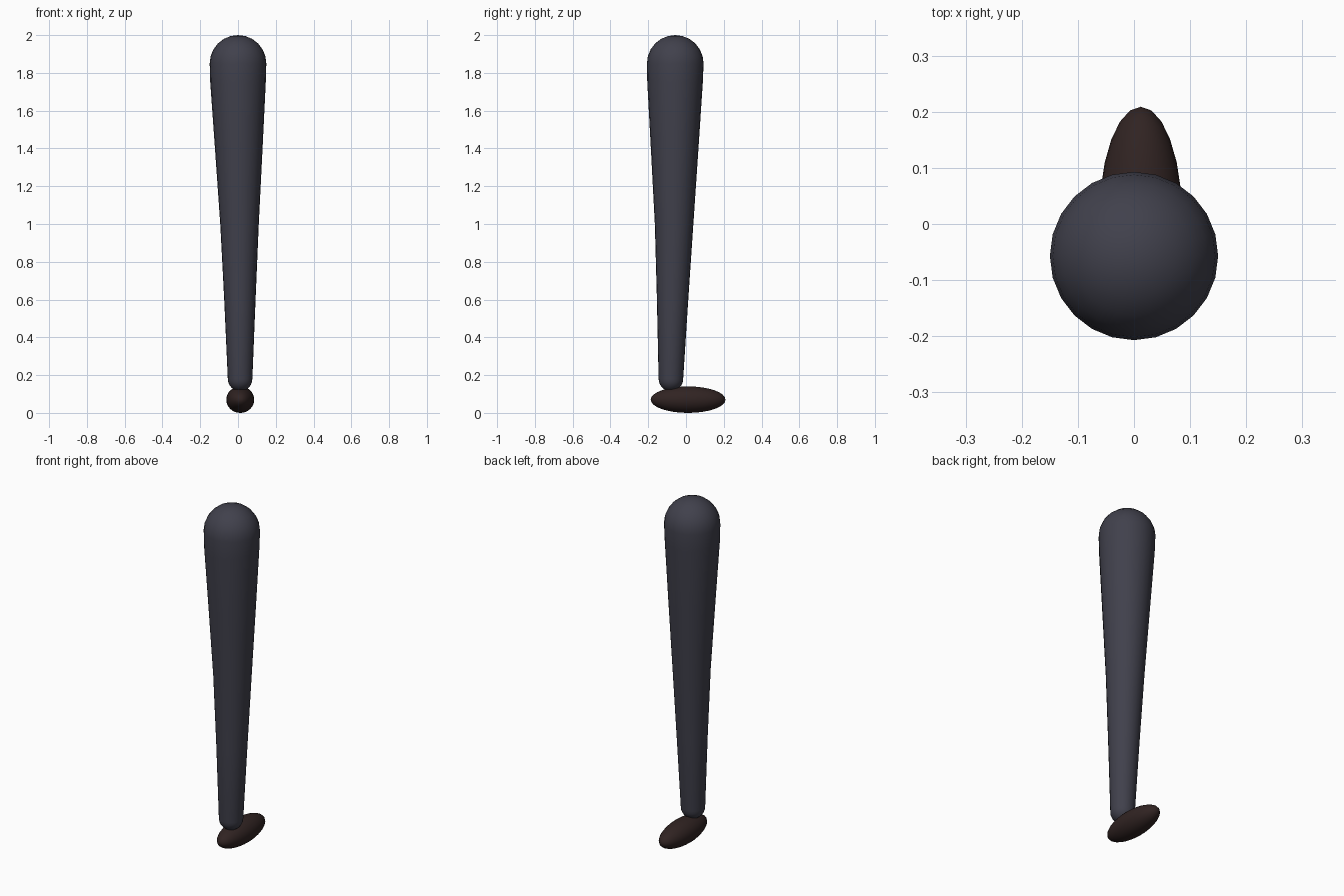
import bpy, bmesh
from math import sin, cos, pi
from mathutils import Vector

cube = bpy.data.objects.get("Cube")
if cube:
    bpy.data.objects.remove(cube)

SIDES = 24


def material(name, rgb):
    m = bpy.data.materials.new(name)
    m.use_nodes = True
    m.diffuse_color = (*rgb, 1)
    m.node_tree.nodes["Principled BSDF"].inputs["Base Color"].default_value = (*rgb, 1)
    return m


def finish(bm, name, mat):
    bmesh.ops.recalc_face_normals(bm, faces=bm.faces)
    mesh = bpy.data.meshes.new(name)
    bm.to_mesh(mesh)
    bm.free()
    for p in mesh.polygons:
        p.use_smooth = True
    mesh.materials.append(mat)
    obj = bpy.data.objects.new(name, mesh)
    bpy.context.collection.objects.link(obj)
    return obj


def rounded_limb(name, joints, mat, cap_steps=6):
    """Tapered tube through (centre, radius) joints with domed ends."""
    (low, r_low), (high, r_high) = joints[0], joints[-1]
    angles = [pi / 2 * i / cap_steps for i in range(1, cap_steps)]
    rings = [(low - Vector((0, 0, r_low * cos(a))), r_low * sin(a)) for a in angles]
    rings += joints
    rings += [(high + Vector((0, 0, r_high * sin(a))), r_high * cos(a)) for a in angles]

    bm = bmesh.new()
    loops = []
    for centre, r in rings:
        loops.append([bm.verts.new(centre + Vector((r * sin(t), r * cos(t), 0)))
                      for t in (2 * pi * i / SIDES for i in range(SIDES))])
    for a, b in zip(loops, loops[1:]):
        for i in range(SIDES):
            j = (i + 1) % SIDES
            bm.faces.new((a[i], a[j], b[j], b[i]))
    # Close the domes at their poles
    for loop, pole in ((loops[0], low - Vector((0, 0, r_low))),
                       (loops[-1], high + Vector((0, 0, r_high)))):
        tip = bm.verts.new(pole)
        for i in range(SIDES):
            bm.faces.new((loop[i], loop[(i + 1) % SIDES], tip))
    return finish(bm, name, mat)


def ellipsoid(name, centre, half_size, mat):
    bm = bmesh.new()
    bmesh.ops.create_uvsphere(bm, u_segments=SIDES, v_segments=16, radius=1)
    bmesh.ops.scale(bm, vec=half_size, verts=bm.verts)
    obj = finish(bm, name, mat)
    obj.location = centre
    return obj


cloth = material("dark slate cloth", (0.052, 0.052, 0.072))
leather = material("dark brown leather", (0.03, 0.017, 0.016))

# Trouser leg: ankle, shin, knee, thigh, hip
rounded_limb("leg", [
    (Vector((0.011, -0.08, 0.18)), 0.065),
    (Vector((0.01, -0.071, 0.6)), 0.083),
    (Vector((0.008, -0.063, 1.0)), 0.102),
    (Vector((0.004, -0.06, 1.4)), 0.126),
    (Vector((0.0, -0.058, 1.75)), 0.147),
    (Vector((0.0, -0.057, 1.85)), 0.15),
], cloth)

# Shoe
ellipsoid("shoe", (0.012, 0.011, 0.07), (0.074, 0.198, 0.07), leather)
